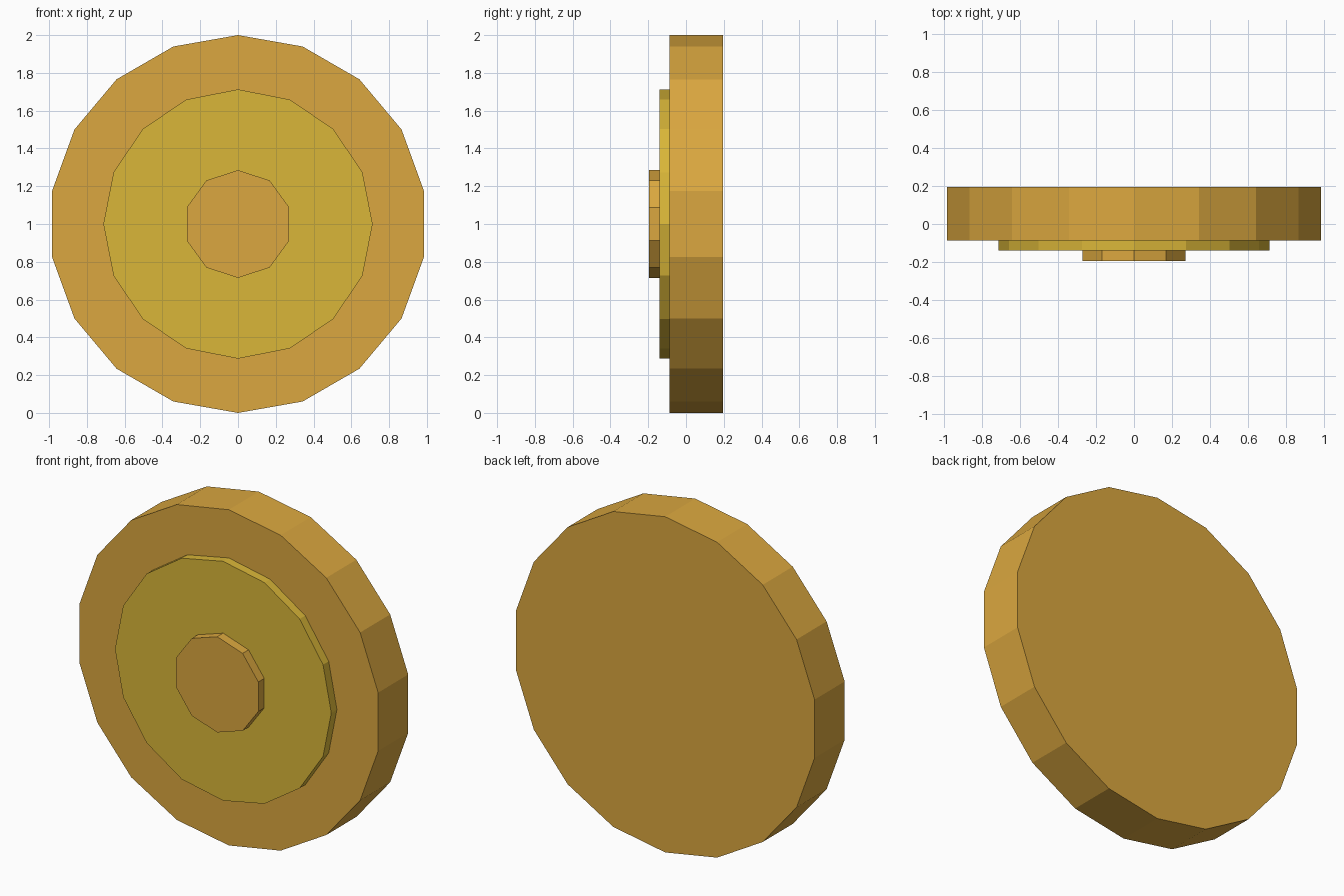
import bpy
from math import pi

if "Cube" in bpy.data.objects:
    bpy.data.objects.remove(bpy.data.objects["Cube"], do_unlink=True)


def make_material(name, color):
    mat = bpy.data.materials.new(name)
    mat.use_nodes = True
    mat.diffuse_color = color
    mat.node_tree.nodes["Principled BSDF"].inputs["Base Color"].default_value = color
    return mat


def disc(name, sides, radius, front, back, mat):
    """Flat-sided disc facing -y, with one corner pointing straight up."""
    bpy.ops.mesh.primitive_cylinder_add(
        vertices=sides, radius=radius, depth=back - front,
        location=(0, (front + back) / 2, 1), rotation=(-pi / 2, 0, 0))
    obj = bpy.context.object
    obj.name = name
    obj.data.materials.append(mat)
    return obj


amber = make_material("amber", (0.71, 0.39, 0.05, 1))
gold = make_material("gold", (0.70, 0.47, 0.04, 1))

# Thick body, raised ring plate and central boss
disc("main_disc", 18, 1.0, -0.087, 0.196, amber)
disc("raised_plate", 16, 0.713, -0.14, -0.087, gold)
disc("center_boss", 10, 0.285, -0.196, -0.14, amber)
